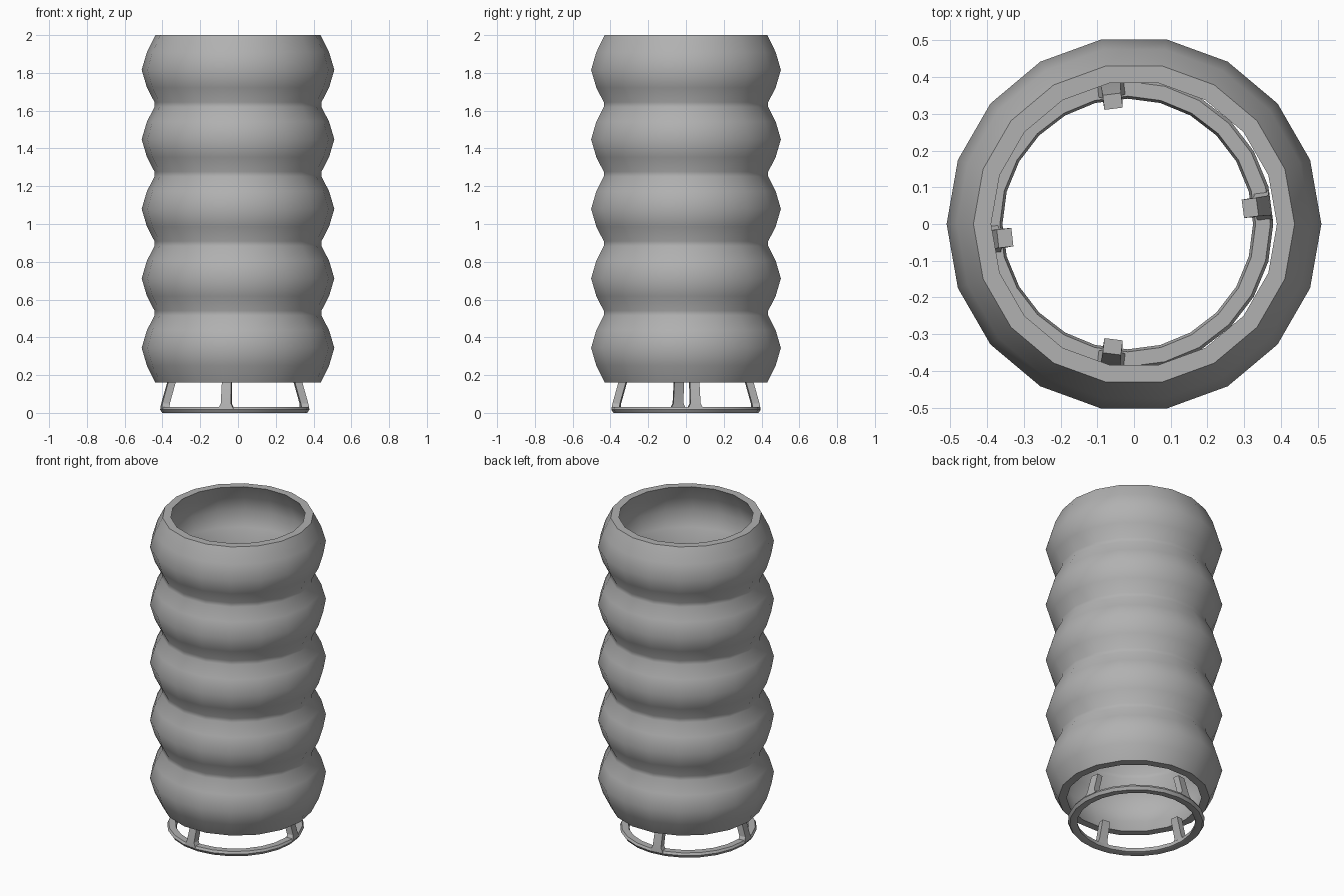
import bpy, bmesh
from math import cos, sin, radians, pi

if "Cube" in bpy.data.objects:
    bpy.data.objects.remove(bpy.data.objects["Cube"])

grey = bpy.data.materials.new("dark_grey")
grey.diffuse_color = (0.44, 0.44, 0.44, 1)
grey.use_nodes = True
grey.node_tree.nodes["Principled BSDF"].inputs["Base Color"].default_value = grey.diffuse_color


def lathe(name, profile, sides, centre_x=0.0, angle=40):
    """Revolve a closed (radius, height) profile around z."""
    bm = bmesh.new()
    rings = []
    for i in range(sides):
        a = 2 * pi * i / sides
        rings.append([bm.verts.new((centre_x + r * cos(a), r * sin(a), z)) for r, z in profile])
    n = len(profile)
    for i in range(sides):
        p, q = rings[i], rings[(i + 1) % sides]
        for j in range(n):
            k = (j + 1) % n
            bm.faces.new((p[j], q[j], q[k], p[k]))
    return finish(name, bm, angle)


def finish(name, bm, angle):
    bmesh.ops.recalc_face_normals(bm, faces=bm.faces)
    mesh = bpy.data.meshes.new(name)
    bm.to_mesh(mesh)
    bm.free()
    mesh.materials.append(grey)
    ob = bpy.data.objects.new(name, mesh)
    bpy.context.collection.objects.link(ob)
    bpy.ops.object.select_all(action='DESELECT')
    ob.select_set(True)
    bpy.context.view_layer.objects.active = ob
    bpy.ops.object.shade_smooth_by_angle(angle=radians(angle))
    return ob


# Wavy sleeve: five stacked bulges with a wall of even thickness
base, pitch, wall = 0.16, 0.368, 0.048
outer = [(0.437, base)]
for i in range(5):
    z = base + i * pitch
    outer += [(0.482, z + 0.09), (0.51, z + 0.184), (0.482, z + 0.278)]
    if i < 4:
        outer += [(0.442, z + pitch - 0.013), (0.442, z + pitch + 0.013)]
outer.append((0.437, 2.0))
inner = [(r - wall, z) for r, z in reversed(outer)]
lathe("wavy_sleeve", outer + inner, 18)

# Foot ring, slightly off centre
CX = -0.017
lathe("foot_ring", [(0.341, 0.004), (0.352, 0.0), (0.384, 0.0), (0.396, 0.018),
                    (0.388, 0.032), (0.348, 0.032)], 24, CX)


# Leaning legs with a flared base
def leg(name, degrees):
    a = radians(degrees)
    sections = [(0.373, 0.082, 0.022), (0.369, 0.054, 0.05), (0.336, 0.05, 0.167)]
    bm = bmesh.new()
    loops = []
    for r, width, z in sections:
        loop = []
        for dr, dt in ((-0.02, -0.5), (0.02, -0.5), (0.02, 0.5), (-0.02, 0.5)):
            u, v = r + dr, dt * width
            loop.append(bm.verts.new((CX + u * cos(a) - v * sin(a), u * sin(a) + v * cos(a), z)))
        loops.append(loop)
    for p, q in zip(loops, loops[1:]):
        for j in range(4):
            k = (j + 1) % 4
            bm.faces.new((p[j], p[k], q[k], q[j]))
    bm.faces.new(loops[0])
    bm.faces.new(loops[-1])
    finish(name, bm, 20)


for side, degrees in (("right", 7.5), ("back", 97), ("left", 186.5), ("front", 263)):
    leg(side + "_leg", degrees)
